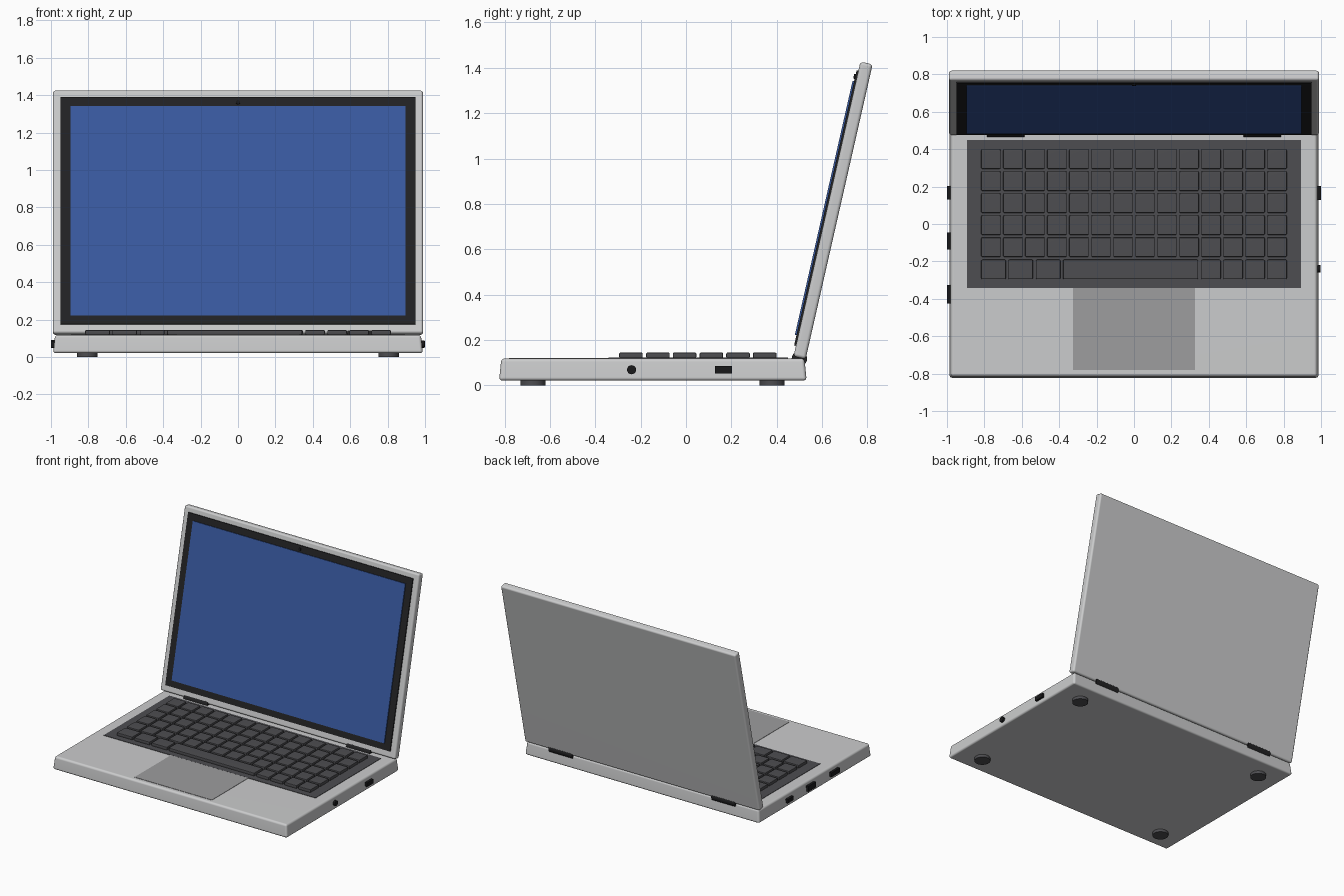
import bpy, bmesh, math
from mathutils import Matrix, Vector

if "Cube" in bpy.data.objects:
    bpy.data.objects.remove(bpy.data.objects["Cube"])


def material(name, rgb):
    m = bpy.data.materials.new(name)
    m.diffuse_color = (*rgb, 1)
    m.use_nodes = True
    m.node_tree.nodes["Principled BSDF"].inputs["Base Color"].default_value = m.diffuse_color
    return m


SILVER = material("silver_metal", (0.60, 0.605, 0.61))
PAD = material("trackpad_grey", (0.34, 0.34, 0.345))
KEY = material("dark_grey", (0.075, 0.075, 0.082))
BLACK = material("bezel_black", (0.016, 0.016, 0.017))
PORT = material("port_black", (0.009, 0.009, 0.01))
BLUE = material("screen_blue", (0.04, 0.10, 0.35))

# Lid frame: local z runs up the lid, local -y is the display side
LID = Matrix.Translation((0, 0.5005, 0.1215)) @ Matrix.Rotation(math.radians(-12.8), 4, 'X')


def finish(name, bm, mat, matrix=None, smooth=True):
    if matrix:
        bm.transform(matrix)
    me = bpy.data.meshes.new(name)
    bm.to_mesh(me)
    bm.free()
    me.materials.append(mat)
    ob = bpy.data.objects.new(name, me)
    bpy.context.collection.objects.link(ob)
    if smooth:
        me.shade_smooth()
        me.set_sharp_from_angle(angle=math.radians(40))
        ob.modifiers.new("weighted", 'WEIGHTED_NORMAL').keep_sharp = True
    return ob


def boxes(name, ranges, mat, bevel=0.0, segments=2, taper=0.0, matrix=None):
    """Boxes given as (x0, x1, y0, y1, z0, z1), joined in one object."""
    bm = bmesh.new()
    for x0, x1, y0, y1, z0, z1 in ranges:
        mid = Vector(((x0 + x1) / 2, (y0 + y1) / 2, (z0 + z1) / 2))
        size = (x1 - x0, y1 - y0, z1 - z0)
        vs = bmesh.ops.create_cube(bm, size=1)["verts"]
        for v in vs:
            top = v.co.z > 0
            v.co = Vector([c * s for c, s in zip(v.co, size)]) + mid
            if top:
                v.co.x -= math.copysign(taper, v.co.x - mid.x)
                v.co.y -= math.copysign(taper, v.co.y - mid.y)
    if bevel:
        bmesh.ops.bevel(bm, geom=bm.edges[:], offset=bevel, segments=segments,
                        profile=0.5, affect='EDGES', clamp_overlap=True)
    return finish(name, bm, mat, matrix, smooth=bevel > 0)


def cylinder(name, centre, radius, length, axis, mat, matrix=None, sides=32):
    bm = bmesh.new()
    bmesh.ops.create_cone(bm, cap_ends=True, segments=sides, radius1=radius,
                          radius2=radius, depth=length)
    turn = {'X': Matrix.Rotation(math.pi / 2, 4, 'Y'),
            'Y': Matrix.Rotation(math.pi / 2, 4, 'X'), 'Z': Matrix()}[axis]
    bm.transform(Matrix.Translation(centre) @ turn)
    return finish(name, bm, mat, matrix)


# Base body, narrowing slightly towards the top
boxes("base", [(-0.988, 0.988, -0.824, 0.532, 0.021, 0.119)], SILVER, 0.015, 3, taper=0.010)

# Keyboard plate and trackpad
boxes("keyboard_plate", [(-0.893, 0.893, -0.342, 0.449, 0.116, 0.122)], KEY)
boxes("trackpad", [(-0.326, 0.326, -0.78, -0.342, 0.116, 0.1215)], PAD)

# Keys: five full rows and a bottom row with wide keys and a space bar
pitch, half = 0.1177, 0.052
cols = [(i - 6.5) * pitch for i in range(14)]
spans = [(x - half, x + half, 0.347 - r * pitch) for r in range(5) for x in cols]
bottom_row = [(-0.817, -0.685), (-0.672, -0.540), (-0.525, -0.393), (-0.380, 0.343)]
bottom_row += [(x - half, x + half) for x in cols[10:]]
spans += [(a, b, -0.243) for a, b in bottom_row]
boxes("keys", [(a, b, y - half, y + half, 0.12, 0.145) for a, b, y in spans],
      KEY, 0.006, 2)

# Lid, bezel, screen and camera
boxes("lid", [(-0.99, 0.99, -0.0275, 0.0275, 0, 1.333)], SILVER, 0.014, 3, matrix=LID)
boxes("bezel", [(-0.948, 0.948, -0.0355, -0.024, 0.048, 1.292)], BLACK, matrix=LID)
boxes("screen", [(-0.896, 0.896, -0.0425, -0.034, 0.095, 1.243)], BLUE, matrix=LID)
cylinder("camera", (0, -0.037, 1.264), 0.011, 0.01, 'Y', PORT, LID, 20)

# Hinges and feet, mirrored left and right
for side, s in (("left", -1), ("right", 1)):
    cylinder(f"hinge_{side}", (s * 0.686, 0.50, 0.118), 0.034, 0.2, 'X', BLACK)
    for end, y in (("front", -0.675), ("back", 0.38)):
        cylinder(f"foot_{end}_{side}", (s * 0.805, y, 0.0125), 0.055, 0.025, 'Z', KEY)

# Ports: y centre, width, height
for i, (y, w, h) in enumerate([(0.167, 0.07, 0.03), (-0.09, 0.09, 0.042), (-0.375, 0.1, 0.034)]):
    boxes(f"left_port_{i + 1}", [(-1.0, -0.96, y - w / 2, y + w / 2, 0.069 - h / 2, 0.069 + h / 2)], PORT)
boxes("right_port", [(0.96, 1.0, 0.127, 0.202, 0.053, 0.085)], PORT)
cylinder("audio_jack", (0.978, -0.24, 0.069), 0.02, 0.04, 'X', PORT, sides=24)
